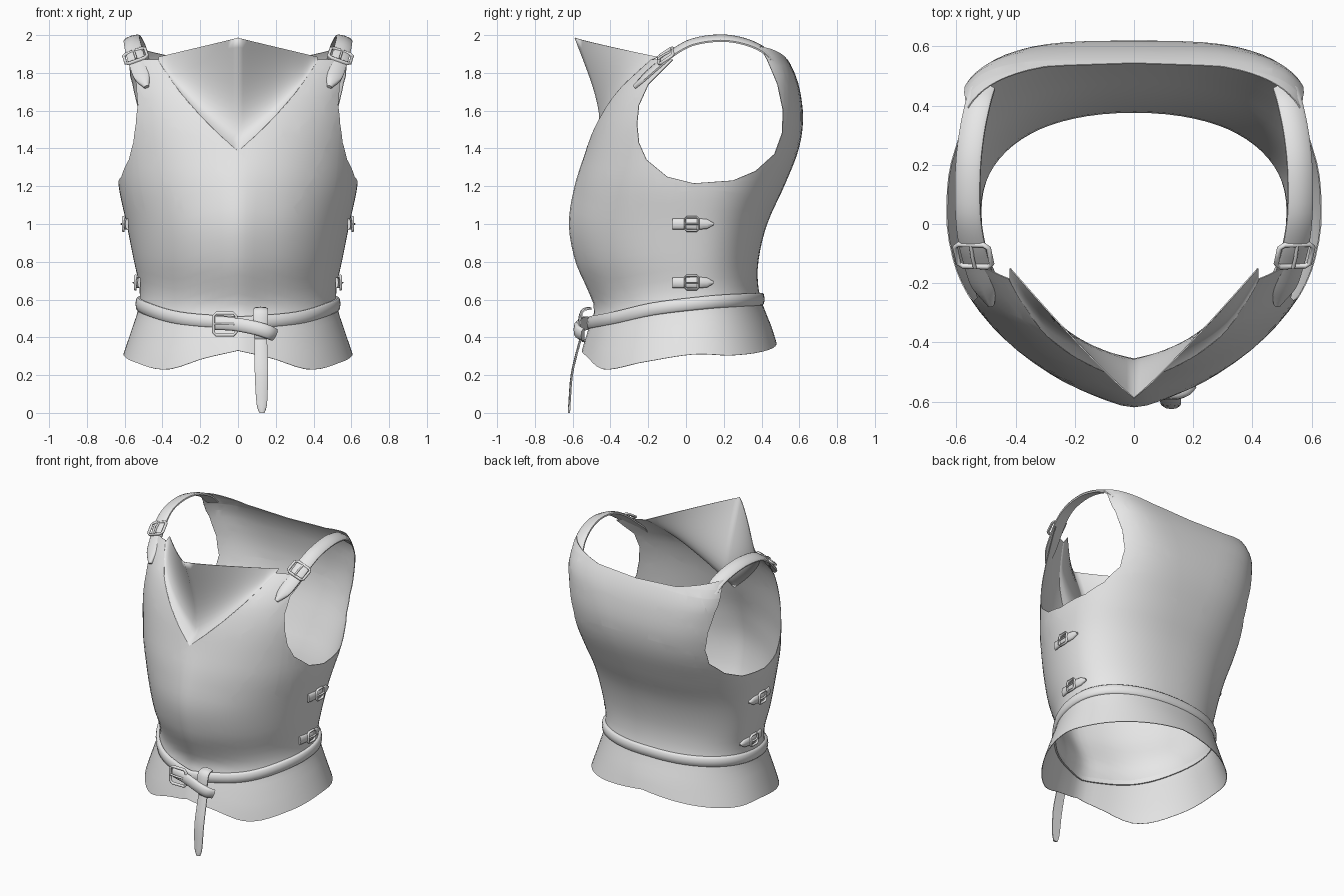
import bpy, bmesh, math
from mathutils import Vector

if "Cube" in bpy.data.objects:
    bpy.data.objects.remove(bpy.data.objects["Cube"])

steel = bpy.data.materials.new("plain_grey")
steel.diffuse_color = (0.8, 0.8, 0.8, 1)
steel.use_nodes = True
steel.node_tree.nodes["Principled BSDF"].inputs["Base Color"].default_value = steel.diffuse_color


def curve(keys, t):
    """Smooth interpolation through rows of (parameter, values...)."""
    t = min(max(t, keys[0][0]), keys[-1][0])
    i = 0
    while i < len(keys) - 2 and t > keys[i + 1][0]:
        i += 1

    def slope(j, c):
        a, b = keys[max(j - 1, 0)], keys[min(j + 1, len(keys) - 1)]
        return (b[c] - a[c]) / (b[0] - a[0])
    k, l = keys[i], keys[i + 1]
    h = l[0] - k[0]
    u = (t - k[0]) / h
    return [(2*u**3 - 3*u*u + 1) * k[c] + (u**3 - 2*u*u + u) * h * slope(i, c)
            + (3*u*u - 2*u**3) * l[c] + (u**3 - u*u) * h * slope(i + 1, c)
            for c in range(1, len(k))]


# Torso sections: height, half width, front y, back y, front and back roundness
BODY = [
    (0.20, 0.640, -0.58, 0.53, 1.95, 2.1), (0.30, 0.610, -0.56, 0.50, 1.95, 2.1),
    (0.45, 0.560, -0.515, 0.455, 1.95, 2.1), (0.55, 0.528, -0.485, 0.415, 1.95, 2.2),
    (0.65, 0.520, -0.52, 0.385, 1.9, 2.2), (0.80, 0.550, -0.585, 0.383, 1.88, 2.2),
    (1.00, 0.590, -0.62, 0.43, 1.85, 2.3), (1.20, 0.632, -0.59, 0.52, 1.9, 2.5),
    (1.39, 0.645, -0.53, 0.595, 2.0, 2.9), (1.55, 0.645, -0.48, 0.62, 2.1, 3.3),
    (1.70, 0.630, -0.41, 0.605, 2.2, 4.0), (1.80, 0.620, -0.32, 0.575, 2.3, 4.8),
    (1.90, 0.610, -0.21, 0.52, 2.4, 5.0), (2.05, 0.580, -0.05, 0.40, 2.4, 5.0)]
MID = 0.04
HEM = [(0, 0.33), (0.3, 0.29), (0.65, 0.23), (1.1, 0.27), (1.57, 0.31),
       (2.0, 0.305), (2.5, 0.325), (math.pi, 0.37)]
NECK = [(0, 1.385), (0.1, 1.475), (0.2, 1.575), (0.3, 1.69), (0.4, 1.83), (0.44, 1.9)]


def body_point(a, z):
    w, f, b, pf, pb = curve(BODY, z)
    s, c = math.sin(a), math.cos(a)
    p, depth = (pf, f - MID) if c > 0 else (pb, b - MID)
    x = math.copysign(abs(s) ** (2 / p), s) * w
    y = MID + depth * abs(c) ** (2 / p)
    if c > 0:  # soft central keel on the chest
        y += 0.02 * c * (1 - math.exp(-(x / 0.1) ** 2)) * max(0, min(1, (1.4 - z) / 0.3))
    return Vector((x, y, z))


def front_y(x, z):
    w, f, b, p, _ = curve(BODY, z)
    return MID + (f - MID) * max(0, 1 - abs(x / w) ** p) ** (1 / p)


def side_x(y, z):
    w, f, b, pf, pb = curve(BODY, z)
    p, d = (pf, f - MID) if y < MID else (pb, b - MID)
    return w * max(0, 1 - abs((y - MID) / d) ** p) ** (1 / p)


def finish(name, bm, thickness=0, angle=40):
    me = bpy.data.meshes.new(name)
    bm.to_mesh(me)
    bm.free()
    ob = bpy.data.objects.new(name, me)
    bpy.context.collection.objects.link(ob)
    me.materials.append(steel)
    bpy.ops.object.select_all(action='DESELECT')
    ob.select_set(True)
    bpy.context.view_layer.objects.active = ob
    if thickness:
        m = ob.modifiers.new("thickness", 'SOLIDIFY')
        m.thickness, m.offset = thickness, -1
        bpy.ops.object.modifier_apply(modifier=m.name)
    for p in ob.data.polygons:
        p.use_smooth = True
    ob.data.set_sharp_from_angle(angle=math.radians(angle))
    return ob


def loft(bm, rows, closed):
    vs = [[bm.verts.new(p) for p in r] for r in rows]
    n = len(vs[0])
    for lo, hi in zip(vs, vs[1:]):
        for i in range(n if closed else n - 1):
            j = (i + 1) % n
            bm.faces.new((lo[i], lo[j], hi[j], hi[i]))
    return vs


def cut(bm, planes, where):
    """Remove the convex region in front of all planes, among chosen faces."""
    planes = [(Vector(c), Vector(n)) for c, n in planes]

    def inside(count):
        out = []
        for f in bm.faces:
            m = f.calc_center_median()
            if where(m) and all((m - c).dot(n) > 0 for c, n in planes[:count]):
                out.append(f)
        return out
    for k, (c, n) in enumerate(planes):
        fs = inside(k)
        geom = list({v for f in fs for v in f.verts}) + list({e for f in fs for e in f.edges}) + fs
        bmesh.ops.bisect_plane(bm, geom=geom, dist=1e-5, plane_co=c, plane_no=n)
    bmesh.ops.delete(bm, geom=inside(len(planes)), context='FACES')


def above(line):
    """Planes over a sagging x-z line, mirrored in x."""
    return [((s * x0, 0, z0), (s * (z0 - z1), 0, x1 - x0))
            for (x0, z0), (x1, z1) in zip(line, line[1:]) for s in (1, -1)]


# Torso shell, trimmed at the neck, shoulders and armholes
bm = bmesh.new()
COLS, ROWS = 72, 34
angles = [2 * math.pi * i / COLS for i in range(COLS)]
hems = [curve(HEM, min(a, 2 * math.pi - a))[0] for a in angles]
loft(bm, [[body_point(a, h + (2.04 - h) * k / ROWS) for a, h in zip(angles, hems)]
          for k in range(ROWS + 1)], True)
cut(bm, above(NECK), lambda m: m.y < MID and m.z > 1.2)
cut(bm, above([(0, 1.86), (0.3, 1.875), (0.45, 1.91), (0.62, 1.955)]),
    lambda m: m.y > 0.2 and m.z > 1.7)
ARM = [(0.10, 2.04), (-0.12, 1.82), (-0.20, 1.74), (-0.25, 1.63), (-0.26, 1.53), (-0.25, 1.43),
       (-0.21, 1.34), (-0.10, 1.25), (0.04, 1.215), (0.25, 1.23), (0.37, 1.28), (0.47, 1.37),
       (0.51, 1.48), (0.515, 1.6), (0.485, 1.74), (0.43, 1.87), (0.34, 2.04)]
arm_planes = [((0, y0, z0), (0, z0 - z1, y1 - y0)) for (y0, z0), (y1, z1) in zip(ARM, ARM[1:])]
for side in (1, -1):
    cut(bm, arm_planes, lambda m: m.x * side > 0.1 and m.z > 1.1)
cut(bm, [((0, 0, 1.87), (0, 0, 1))], lambda m: m.y < 0.25 and m.z > 1.7)
finish("breast_and_back_plate", bm, 0.004)

# Flared throat guard rising out of the neckline
bm = bmesh.new()
rows = []
for k in range(13):
    t, row = k / 12, []
    for i in range(-16, 17):
        s = abs(i) / 16
        x = 0.42 * i / 16
        z0 = curve(NECK, abs(x))[0]
        y0 = front_y(x, z0)
        y1 = -0.59 + 0.44 * s ** 1.1
        z1 = 1.985 - 0.1 * s
        bump = 0.09 * math.sin(math.pi * t ** 0.6) * (1 - s)
        row.append((x, y0 + (y1 - y0) * t + bump, z0 + (z1 - z0) * t))
    rows.append(row)
loft(bm, rows, False)
bmesh.ops.remove_doubles(bm, verts=bm.verts, dist=1e-4)
finish("throat_guard", bm, 0.004, 85)

PROFILE = [(-1, -0.15), (-1, 0.4), (-0.75, 0.9), (0, 1.1), (0.75, 0.9), (1, 0.4), (1, -0.15)]


def ribbon(name, pts, normals, t, closed=False):
    """Sweep a padded strip along rows of (x, y, z, half width)."""
    bm = bmesh.new()
    n, rows = len(pts), []
    co = [Vector(p[:3]) for p in pts]
    for i in range(n):
        a, b = (co[i - 1], co[(i + 1) % n]) if closed else (co[max(i - 1, 0)], co[min(i + 1, n - 1)])
        tan = (b - a).normalized()
        nor = Vector(normals[i])
        nor = (nor - tan * nor.dot(tan)).normalized()
        side = tan.cross(nor)
        rows.append([co[i] + side * u * pts[i][3] + nor * v * t for u, v in PROFILE])
    if closed:
        rows.append(rows[0])
    vs = loft(bm, rows, True)
    if not closed:
        bm.faces.new(vs[0])
        bm.faces.new(vs[-1])
    bmesh.ops.remove_doubles(bm, verts=bm.verts, dist=1e-6)
    bmesh.ops.recalc_face_normals(bm, faces=bm.faces)
    return finish(name, bm, angle=50)


def smooth_path(pts, per=4):
    keys = [(i, *p) for i, p in enumerate(pts)]
    return [curve(keys, i / per) for i in range((len(pts) - 1) * per + 1)]


def buckle(name, centre, along, normal, length, width, bar=0.008):
    """Rectangular frame with clipped corners, and a prong across it."""
    c, n = Vector(centre), Vector(normal).normalized()
    u = (Vector(along) - n * n.dot(Vector(along))).normalized()
    v = n.cross(u)
    k = 0.75
    loop = [(1, -k), (1, k), (k, 1), (-k, 1), (-1, k), (-1, -k), (-k, -1), (k, -1)]
    ribbon(name + "_frame", [(*(c + u * a * length + v * b * width), bar) for a, b in loop],
           [n] * 8, 0.011, True)
    ribbon(name + "_prong", [(*(c + u * a * length + n * h), bar * 0.7)
                             for a, h in ((-1, 0.004), (0, 0.012), (1, 0.01))], [n] * 3, 0.008)


# Waist belt following the torso
BELT = [(0, 0.475), (0.6, 0.5), (1.2, 0.555), (1.9, 0.59), (math.pi, 0.602)]
belt = [body_point(a, curve(BELT, min(a, 2 * math.pi - a))[0]) for a in angles]
ribbon("waist_belt", [(*p, 0.034) for p in belt],
       [(math.sin(a), -math.cos(a), 0) for a in angles], 0.018, True)

# Belt buckle, overlapping end, knot and hanging tail
OUT = (0, -1, 0)
end = smooth_path([(-0.12, -0.52, 0.475, 0.036), (-0.02, -0.545, 0.47, 0.036),
                   (0.1, -0.572, 0.447, 0.036), (0.16, -0.567, 0.428, 0.036), (0.188, -0.54, 0.415, 0.034)])
ribbon("belt_end", end, [OUT] * len(end), 0.02)
buckle("belt_buckle", (-0.07, -0.55, 0.47), (1, 0, 0), OUT, 0.06, 0.058)
knot = smooth_path([(0.12, -0.5, 0.548, 0.037), (0.12, -0.545, 0.535, 0.04), (0.12, -0.56, 0.46, 0.038),
                    (0.12, -0.555, 0.4, 0.034), (0.12, -0.53, 0.385, 0.032)])
ribbon("belt_knot", knot, [(0, p[1] + 0.49, p[2] - 0.46) for p in knot], 0.013)
tail = smooth_path([(0.12, -0.545, 0.42, 0.032), (0.122, -0.57, 0.33, 0.034), (0.124, -0.6, 0.2, 0.035),
                    (0.126, -0.612, 0.05, 0.028), (0.127, -0.615, 0.0, 0.014)])
ribbon("belt_tail", tail, [OUT] * len(tail), 0.01)

for side, label in ((1, "right"), (-1, "left")):
    # Shoulder strap arching from back plate to breast plate
    path = smooth_path([(side * x, y, z, w) for x, y, z, w in (
        (0.512, 0.455, 1.865, 0.044), (0.528, 0.40, 1.922, 0.044), (0.548, 0.30, 1.964, 0.044),
        (0.56, 0.18, 1.98, 0.044), (0.56, 0.04, 1.96, 0.044), (0.548, -0.06, 1.908, 0.046),
        (0.528, -0.14, 1.842, 0.046), (0.506, -0.212, 1.778, 0.042), (0.482, -0.268, 1.722, 0.012))])
    hub = Vector((side * 0.41, 0.15, 1.5))
    ribbon(label + "_shoulder_strap", path, [Vector(p[:3]) - hub for p in path], 0.016)
    buckle(label + "_shoulder_buckle", (side * 0.542, -0.105, 1.888), (side * -0.025, -0.08, -0.075),
           (side * 0.14, -0.27, 0.36), 0.045, 0.06)
    # Small buckled straps joining the plates at the flank
    for z, level in ((1.0, "upper"), (0.69, "lower")):
        path = [(side * (side_x(y, z) + 0.004), y, z, w) for y, w in (
            (-0.07, 0.028), (-0.03, 0.028), (0.02, 0.028), (0.06, 0.03), (0.11, 0.026), (0.145, 0.006))]
        ribbon(f"{label}_{level}_flank_strap", path, [(side, 0, 0)] * 6, 0.013)
        buckle(f"{label}_{level}_flank_buckle", (side * (side_x(0.03, z) + 0.013), 0.03, z),
               (0, 1, 0), (side, 0, 0), 0.035, 0.036, 0.006)
